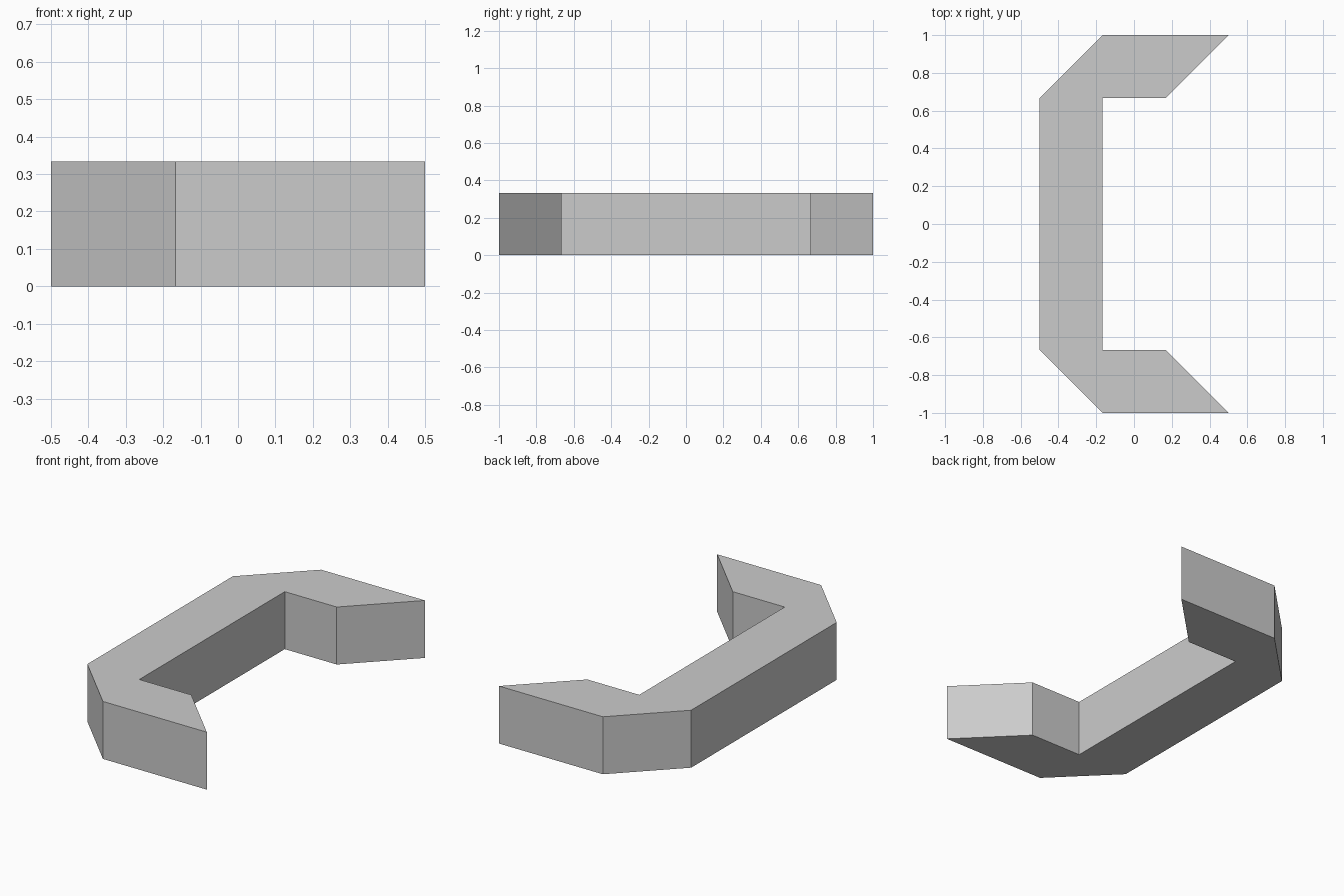
import bpy, bmesh

if "Cube" in bpy.data.objects:
    bpy.data.objects.remove(bpy.data.objects["Cube"])

T = 1 / 3  # bar thickness and height

# Half profile of the bracket (y >= 0), mirrored to complete the outline
half = [(-0.5, 2 * T), (-0.5 + T, 1), (0.5, 1), (0.5 - T, 2 * T), (-0.5 + T, 2 * T)]
outline = half + [(x, -y) for x, y in reversed(half)]

# Extrude the outline upward into a solid bracket
bm = bmesh.new()
face = bm.faces.new([bm.verts.new((x, y, 0)) for x, y in outline])
result = bmesh.ops.extrude_face_region(bm, geom=[face], use_keep_orig=True)
top = [v for v in result["geom"] if isinstance(v, bmesh.types.BMVert)]
bmesh.ops.translate(bm, verts=top, vec=(0, 0, T))
bmesh.ops.recalc_face_normals(bm, faces=bm.faces)

mesh = bpy.data.meshes.new("c_bracket")
bm.to_mesh(mesh)
bm.free()
bpy.context.collection.objects.link(bpy.data.objects.new("c_bracket", mesh))
